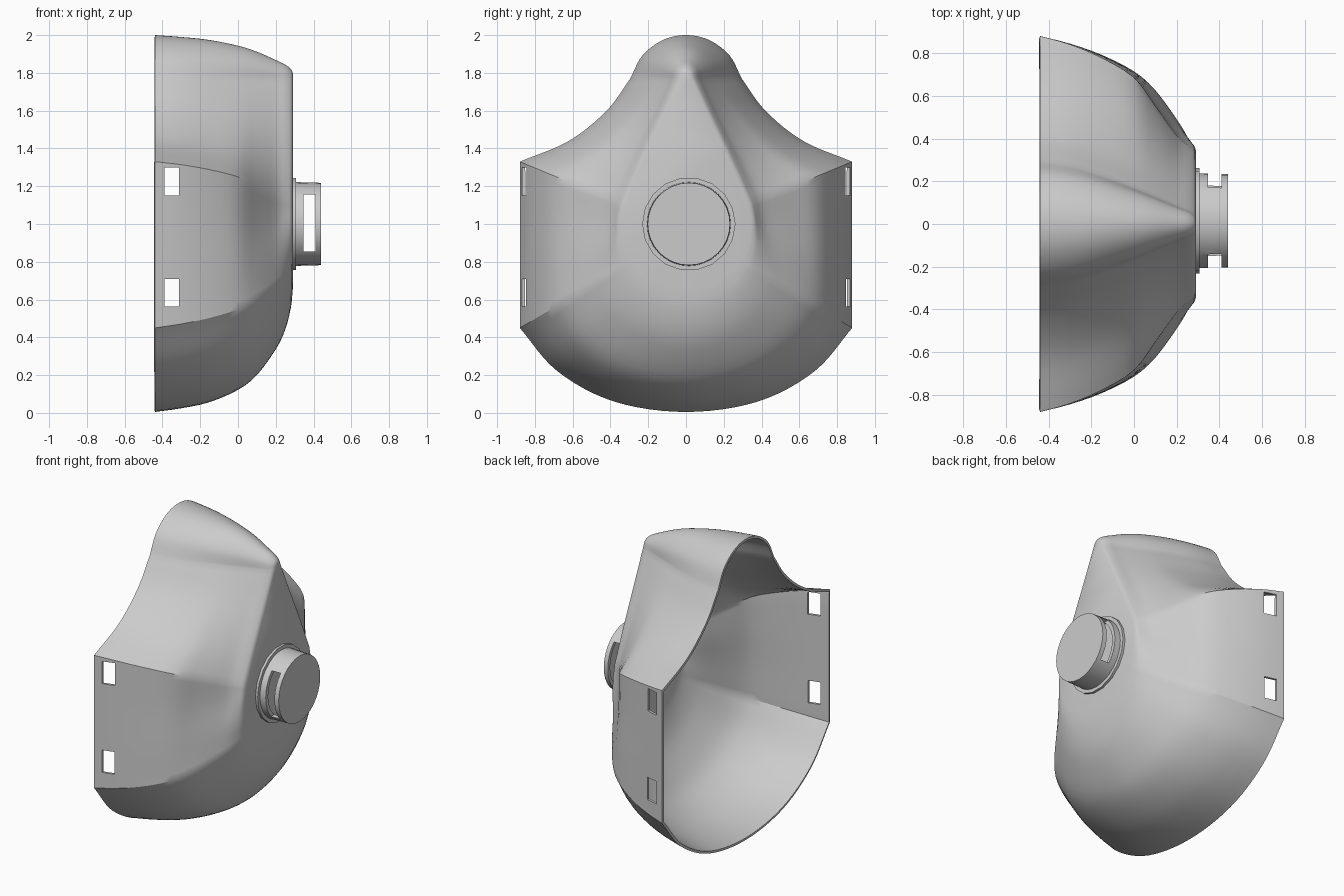
import bpy, bmesh, math
from mathutils import Vector

if "Cube" in bpy.data.objects:
    bpy.data.objects.remove(bpy.data.objects["Cube"])

# Profile levels: x stations, and how far from rim (0) to panel edge (1) each column is
XS = [-.44, -.3, -.15, 0, .1, .2, .25, .28, .29]
TOP = [0, .05, .13, .28, .44, .66, .78, .9, 1]
CREASE = [0, .08, .26, .48, .64, .80, .87, .94, 1]
SIDE = [0, .07, .185, .35, .59, .84, .92, .96, 1]
LOW = [0, .06, .15, .28, .43, .66, .80, .91, 1]
BOTTOM = [0, .03, .08, .18, .30, .51, .67, .85, 1]


def mix(a, b, w):
    return [p + (q - p) * w for p, q in zip(a, b)]


# Each key: rim y, rim z, panel y, panel z (+ profile shape)
def segment(keys, shapes):
    n = len(keys) - 1
    return [list(k) + s for k, s in zip(keys, shapes)]


SEGMENTS = [
    segment([(0, 2, 0, 1.80), (.12, 1.975, .01, 1.798), (.23, 1.893, .02, 1.79), (.295, 1.77, .03, 1.77)],
            [TOP, mix(TOP, CREASE, .25), mix(TOP, CREASE, .65), CREASE]),
    segment([(.295, 1.77, .03, 1.77), (.42, 1.60, .12, 1.57), (.62, 1.44, .23, 1.33), (.88, 1.33, .325, 1.1)],
            [CREASE, mix(CREASE, SIDE, .3), mix(CREASE, SIDE, .7), SIDE]),
    segment([(.88, 1.33, .325, 1.1), (.88, 1.03, .345, 1.0), (.88, .74, .33, .88), (.88, .45, .29, .8)],
            [SIDE, SIDE, mix(SIDE, LOW, .5), LOW]),
    segment([(.88, .45, .29, .8), (.68, .22, .22, .725), (.38, .06, .12, .675), (0, .005, 0, .655)],
            [LOW, mix(LOW, BOTTOM, .4), mix(LOW, BOTTOM, .8), BOTTOM]),
]


def spline(keys, steps, mirror=False):
    """Catmull-Rom through keys; ends on the centre plane are mirrored."""
    def ghost(a, b):
        if mirror and a[0] == 0:
            return [-b[0], b[1], -b[2], b[3]] + b[4:]
        return [2 * p - q for p, q in zip(a, b)]
    k = [ghost(keys[0], keys[1])] + keys + [ghost(keys[-1], keys[-2])]
    out = []
    for i in range(1, len(k) - 2):
        for j in range(steps):
            t = j / steps
            out.append([.5 * (2 * b + (c - a) * t + (2 * a - 5 * b + 4 * c - d) * t * t
                              + (3 * b - a - 3 * c + d) * t ** 3)
                        for a, b, c, d in zip(*k[i - 1:i + 3])])
    return out + [list(keys[-1])]


def new_object(name, bm):
    mesh = bpy.data.meshes.new(name)
    bm.to_mesh(mesh)
    bm.free()
    ob = bpy.data.objects.new(name, mesh)
    bpy.context.collection.objects.link(ob)
    return ob


def activate(ob):
    bpy.ops.object.select_all(action='DESELECT')
    ob.select_set(True)
    bpy.context.view_layer.objects.active = ob


def boxes(name, specs):
    bm = bmesh.new()
    for lo, hi in specs:
        lo, hi = Vector(lo), Vector(hi)
        for v in bmesh.ops.create_cube(bm, size=1)['verts']:
            v.co = Vector(c * s for c, s in zip(v.co, hi - lo)) + (lo + hi) / 2
    ob = new_object(name, bm)
    ob.hide_render = True
    return ob


def cut(ob, cutter):
    mod = ob.modifiers.new("cut", 'BOOLEAN')
    mod.operation, mod.solver, mod.object = 'DIFFERENCE', 'EXACT', cutter
    activate(ob)
    bpy.ops.object.modifier_apply(modifier=mod.name)
    bpy.data.objects.remove(cutter)


def smooth(ob, degrees=30):
    activate(ob)
    bpy.ops.object.shade_smooth_by_angle(angle=math.radians(degrees))


# Mask shell: columns lofted from rim to flat teardrop panel
half = []
for s in SEGMENTS:
    half += spline(s, 6, True)[:-1]
half.append(SEGMENTS[-1][-1])
columns = []
for c in half:
    prof = [[x, c[0] + (c[2] - c[0]) * t, c[1] + (c[3] - c[1]) * t] for x, t in zip(XS, c[4:])]
    columns.append(spline(prof, 3))
columns += [[(x, -y, z) for x, y, z in col] for col in columns[-2:0:-1]]

bm = bmesh.new()
grid = [[bm.verts.new(p) for p in col] for col in columns]
for i, a in enumerate(grid):
    b = grid[(i + 1) % len(grid)]
    for j in range(len(a) - 1):
        bm.faces.new((a[j], a[j + 1], b[j + 1], b[j]))
panel = bm.faces.new([col[-1] for col in grid])
bmesh.ops.recalc_face_normals(bm, faces=bm.faces)
bm.normal_update()
if panel.normal.x < 0:
    bmesh.ops.reverse_faces(bm, faces=bm.faces)
shell = new_object("mask_shell", bm)
mod = shell.modifiers.new("thickness", 'SOLIDIFY')
mod.thickness, mod.offset = .016, -1
activate(shell)
bpy.ops.object.modifier_apply(modifier=mod.name)

# Strap slots through both cheeks
cut(shell, boxes("strap_slot_cutter", [((-.39, -1, z), (-.312, 1, z + .148)) for z in (.562, 1.15)]))
smooth(shell)


# Valve parts revolved about the x axis
def lathe(name, profile, sides, centre=(0, .015, 1.0)):
    bm = bmesh.new()
    rings = [[bm.verts.new((x, centre[1] + r * math.cos(2 * math.pi * k / sides),
                            centre[2] + r * math.sin(2 * math.pi * k / sides)))
              for k in range(sides)] for x, r in profile]
    for a, b in zip(rings, rings[1:]):
        for k in range(sides):
            m = (k + 1) % sides
            bm.faces.new((a[k], a[m], b[m], b[k]))
    bm.faces.new(rings[0])
    bm.faces.new(rings[-1])
    bmesh.ops.recalc_face_normals(bm, faces=bm.faces)
    return new_object(name, bm)


smooth(lathe("valve_flange", [(.285, .247), (.306, .247)], 18))
valve = lathe("valve_cap", [(.31, .195), (.30, .222), (.44, .218), (.44, .0005),
                            (.42, .0005), (.42, .195), (.312, .195)], 32)
# Side vents in the cap
cut(valve, boxes("vent_cutter", [((.347, -.4, .855), (.41, .4, 1.155))]))
smooth(valve)
